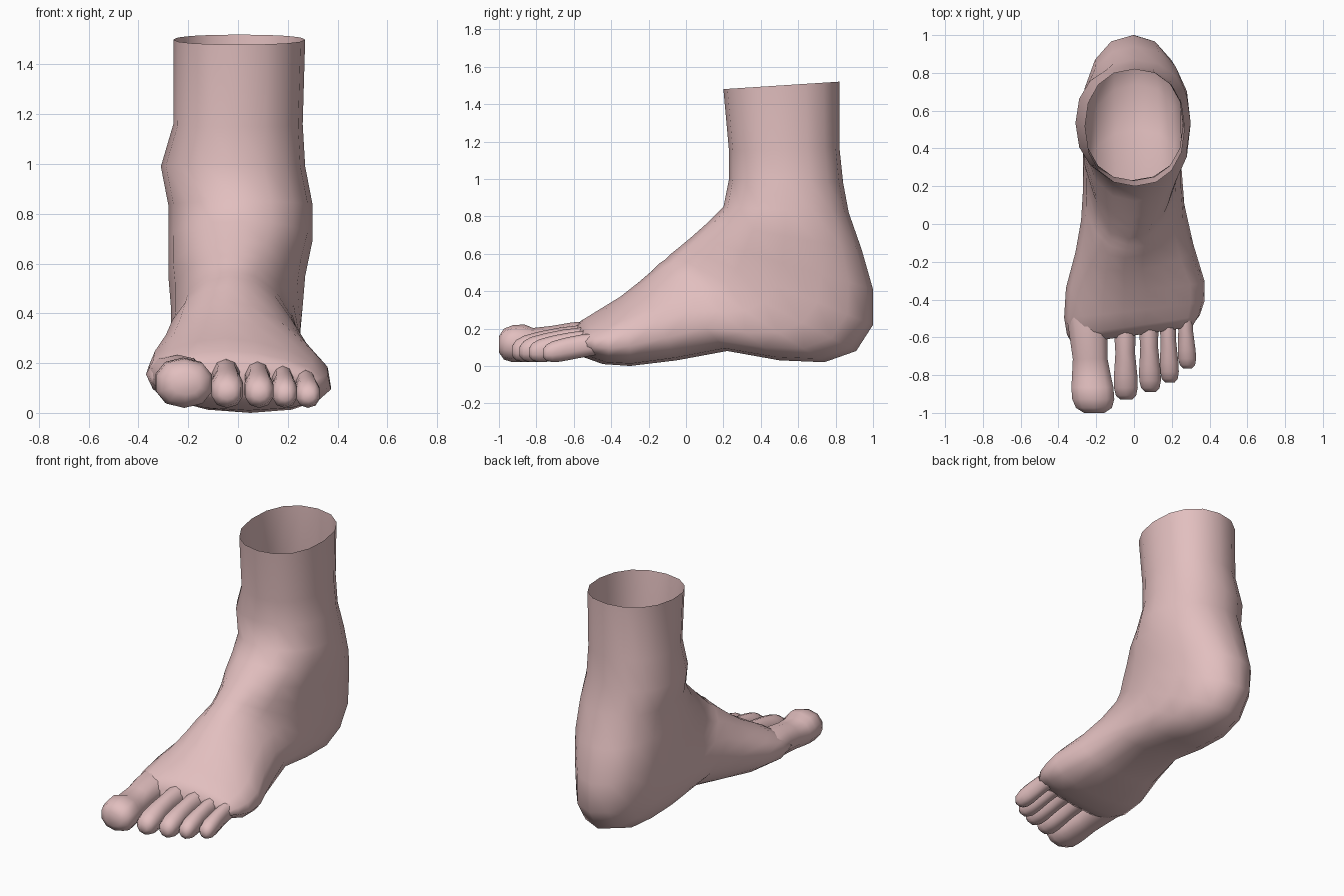
import bpy, bmesh, math

if "Cube" in bpy.data.objects:
    bpy.data.objects.remove(bpy.data.objects["Cube"])

skin = bpy.data.materials.new("skin")
skin.diffuse_color = (0.76, 0.52, 0.52, 1)
skin.use_nodes = True
skin.node_tree.nodes["Principled BSDF"].inputs["Base Color"].default_value = skin.diffuse_color


def power(v, p):
    return math.copysign(abs(v) ** p, v)


def clamp(v):
    return max(0, min(1, v))


def loft(name, rings, sides):
    """Skin rings given as (top y, top z, bottom y, bottom z, x min, x max); the first end stays open."""
    bm = bmesh.new()
    loops = []
    for ty, tz, by, bz, x0, x1 in rings:
        body = name == "foot_and_ankle"
        # off-centre instep ridge, fading in below the ankle and out at the toes
        ridge = clamp((.66 - tz) / .2) * clamp((tz - .12) / .15) if body else 0
        slant = .14 * clamp((-.3 - ty) / .2) if body else 0   # toe line runs back to the little toe
        loop = []
        for i in range(sides):
            a = 2 * math.pi * i / sides
            c, s = math.cos(a), math.sin(a)
            p = .9 + .2 * ridge if c > 0 else .9
            t, s = power(c, p), power(s, p)
            x = (x0 + x1) / 2 + s * (x1 - x0) / 2
            x = x * (1 - .12 * ridge * t) - .05 * ridge * t
            y = (ty + by) / 2 + t * (ty - by) / 2 + slant * x
            z = (tz + bz) / 2 + t * (tz - bz) / 2
            loop.append(bm.verts.new((x, y, z)))
        loops.append(loop)
    for a, b in zip(loops, loops[1:]):
        for i in range(sides):
            j = (i + 1) % sides
            bm.faces.new((a[i], a[j], b[j], b[i]))
    bm.faces.new(loops[-1])
    # wall faces must point outward
    bmesh.ops.recalc_face_normals(bm, faces=bm.faces)
    bm.faces.ensure_lookup_table()
    mid = sum((v.co for v in loops[0]), loops[0][0].co * 0) / sides
    f = bm.faces[0]
    if f.normal.dot(f.calc_center_median() - mid) < 0:
        bmesh.ops.reverse_faces(bm, faces=bm.faces)
    for f in bm.faces:
        f.smooth = True
    mesh = bpy.data.meshes.new(name)
    bm.to_mesh(mesh)
    bm.free()
    mesh.materials.append(skin)
    bpy.context.collection.objects.link(bpy.data.objects.new(name, mesh))


# Shin, ankle, heel and instep: the rings fan round the bend of the ankle
loft("foot_and_ankle", [
    (.20, 1.48, .82, 1.52, -.26, .27),
    (.23, 1.15, .82, 1.17, -.26, .26),
    (.23, 1.00, .84, .98, -.31, .27),
    (.20, .85, .87, .82, -.28, .30),
    (.12, .77, .94, .62, -.28, .30),
    (.03, .69, 1.0, .41, -.28, .27),
    (-.03, .64, 1.0, .22, -.27, .26),
    (-.08, .60, .91, .08, -.27, .25),
    (-.11, .57, .74, .02, -.27, .25),
    (-.14, .55, .50, .03, -.27, .25),
    (-.18, .51, .22, .08, -.28, .26),
    (-.25, .45, -.05, .03, -.31, .30),
    (-.35, .37, -.30, .0, -.36, .36),
    (-.46, .30, -.45, .01, -.37, .36),
    (-.54, .25, -.53, .04, -.355, .34),
    (-.59, .19, -.58, .07, -.33, .31),
], 16)


# Toes: arched knuckle, narrow neck, round pad
def toe(name, x_base, x_tip, base, tip, half, top, droop, dip):
    rings = []
    for f, wide, tall, sag in [(0, 1, 1, 0), (.24, .92, 1, 0), (.45, .85, 1, .7), (.65, .97, 1, 1),
                               (.74, 1.03, 1, 0), (.86, 1.03, 1, 0), (.95, .88, .85, 0), (1, .5, .45, 0)]:
        y = base + (tip - base) * f
        x = x_base + (x_tip - x_base) * f
        hi, lo = top * (1 - droop * f * f) - dip * sag, max(.02, .075 - .07 * f)
        mid, h, w = (hi + lo) / 2, (hi - lo) / 2 * tall, half * wide
        rings.append((y, mid + h, y, mid - h, x - w, x + w))
    loft(name, rings, 10)


toe("big_toe", -.25, -.21, -.48, -1.0, .113, .235, .1, .022)
toe("second_toe", -.05, -.042, -.48, -.93, .064, .22, .36, 0)
toe("third_toe", .075, .087, -.46, -.89, .058, .21, .36, 0)
toe("fourth_toe", .175, .19, -.43, -.84, .05, .195, .36, 0)
toe("little_toe", .265, .284, -.40, -.765, .048, .18, .36, 0)
